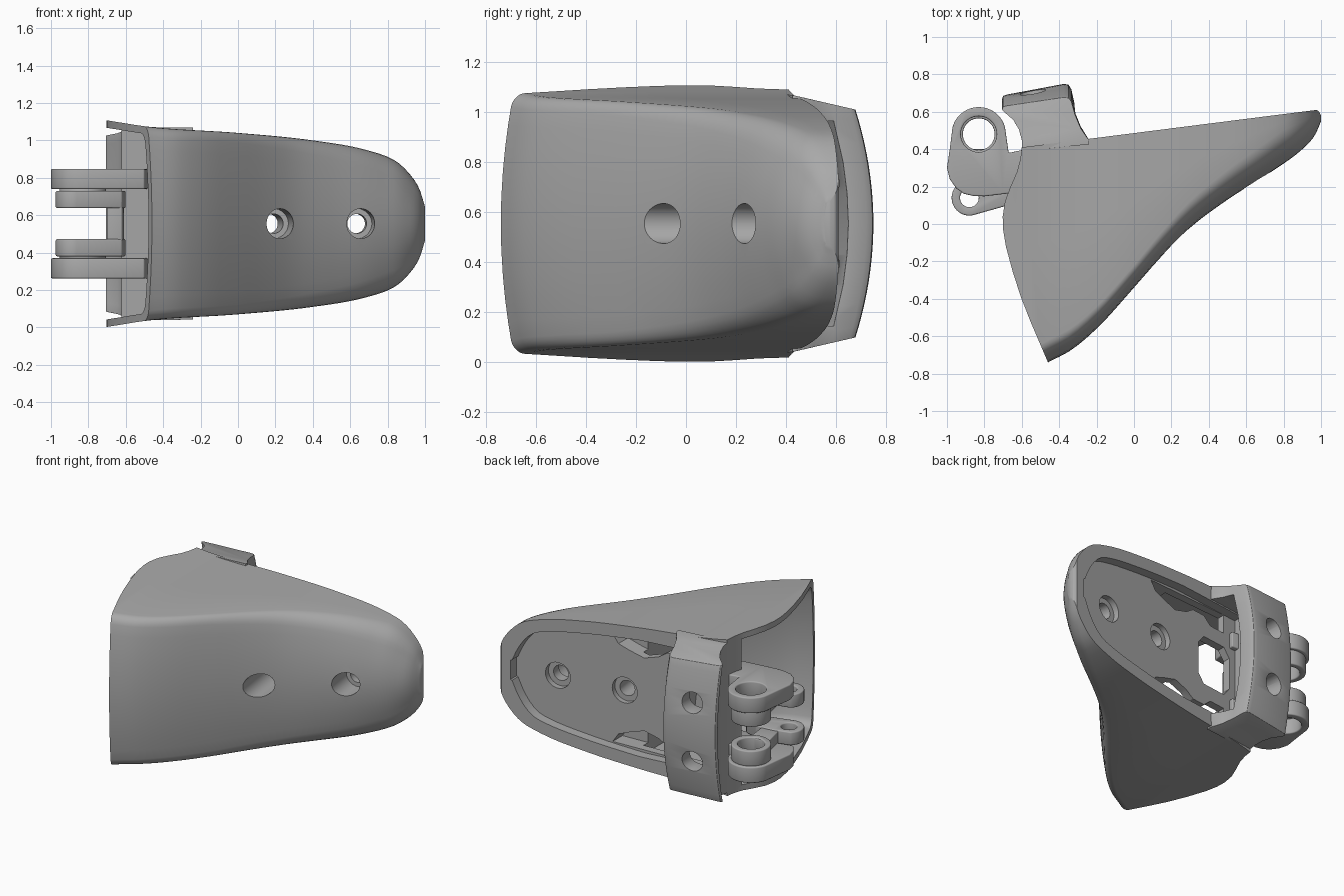
import bpy, bmesh, math
from mathutils import Vector, Matrix

if "Cube" in bpy.data.objects:
    bpy.data.objects.remove(bpy.data.objects["Cube"])

MID = 0.555                       # height of the symmetry plane
SLOPE = 0.127                     # slope of the back face
mat = bpy.data.materials.new("grey plastic")
mat.diffuse_color = (0.40, 0.40, 0.40, 1)
mat.use_nodes = True
mat.node_tree.nodes["Principled BSDF"].inputs["Base Color"].default_value = mat.diffuse_color


def interp(table, x):
    """Smooth curve through (x, value) pairs."""
    n = len(table)
    if x <= table[0][0]: return table[0][1]
    if x >= table[-1][0]: return table[-1][1]
    sl = [(table[i + 1][1] - table[i][1]) / (table[i + 1][0] - table[i][0]) for i in range(n - 1)]
    i = max(k for k in range(n - 1) if table[k][0] <= x)
    m0 = sl[0] if i == 0 else (sl[i - 1] + sl[i]) / 2
    m1 = sl[-1] if i == n - 2 else (sl[i] + sl[i + 1]) / 2
    d = table[i + 1][0] - table[i][0]
    t = (x - table[i][0]) / d
    return ((2*t**3 - 3*t*t + 1) * table[i][1] + (t**3 - 2*t*t + t) * d * m0
            + (3*t*t - 2*t**3) * table[i + 1][1] + (t**3 - t*t) * d * m1)


FRONT = [(-0.8, -0.93), (-0.46, -0.74), (-0.33, -0.67), (-0.18, -0.54), (0, -0.34), (0.15, -0.17),
         (0.3, -0.02), (0.5, 0.13), (0.75, 0.29), (0.9, 0.40), (0.97, 0.48), (1.0, 0.55)]
HALF = [(-0.8, 0.567), (-0.7, 0.552), (-0.47, 0.517), (0, 0.485), (0.4, 0.445), (0.7, 0.39),
        (0.85, 0.33), (0.93, 0.25), (0.97, 0.185), (1.0, 0.09)]


def back_y(x):
    return 0.486 + SLOPE * x - max(0, (x - 0.975) / 0.025) ** 2 * 0.035


def make(name, rings):
    """Closed solid lofted through rings of points."""
    bm = bmesh.new()
    vs = [[bm.verts.new(p) for p in r] for r in rings]
    n = len(vs[0])
    for a, b in zip(vs, vs[1:]):
        for i in range(n):
            bm.faces.new((a[i], a[(i + 1) % n], b[(i + 1) % n], b[i]))
    bm.faces.new(vs[0])
    bm.faces.new(vs[-1])
    bmesh.ops.recalc_face_normals(bm, faces=bm.faces)
    me = bpy.data.meshes.new(name)
    bm.to_mesh(me)
    bm.free()
    me.materials.append(mat)
    ob = bpy.data.objects.new(name, me)
    bpy.context.collection.objects.link(ob)
    return ob


def prism(name, pts, z0, z1):
    return make(name, [[(x, y, z) for x, y in pts] for z in (z0, z1)])


def circle(cx, cy, r, n=40, a0=0.0, a1=360.0):
    full = a1 - a0 >= 360
    k = n if full else n - 1
    return [(cx + r * math.cos(math.radians(a0 + (a1 - a0) * i / k)),
             cy + r * math.sin(math.radians(a0 + (a1 - a0) * i / k))) for i in range(n)]


def rod(name, start, axis, length, r):
    """Cylinder from a start point along an axis."""
    rot = Vector((0, 0, 1)).rotation_difference(Vector(axis)).to_matrix()
    s, d = Vector(start), Vector(axis).normalized()
    ring = [rot @ Vector((x, y, 0)) for x, y in circle(0, 0, r, 36)]
    return make(name, [[s + p for p in ring], [s + d * length + p for p in ring]])


def apply_mod(ob, mod):
    bpy.context.view_layer.objects.active = ob
    bpy.ops.object.modifier_apply(modifier=mod.name)


def boolean(ob, tool, op='DIFFERENCE'):
    m = ob.modifiers.new("cut", 'BOOLEAN')
    m.operation, m.object, m.solver = op, tool, 'EXACT'
    apply_mod(ob, m)
    bpy.data.objects.remove(tool)


def finish(ob, bevel=0.0, angle=35):
    if bevel:
        m = ob.modifiers.new("round", 'BEVEL')
        m.width, m.segments, m.limit_method, m.angle_limit = bevel, 3, 'ANGLE', math.radians(40)
        apply_mod(ob, m)
    bpy.ops.object.select_all(action='DESELECT')
    ob.select_set(True)
    bpy.context.view_layer.objects.active = ob
    bpy.ops.object.shade_smooth_by_angle(angle=math.radians(angle))


def section(x, inset=0.0, back=0.0):
    """Cross-section with bulged front, rounded front corners, flat back."""
    yb, yf, h = back_y(x) - back, interp(FRONT, x) + inset * 1.3, interp(HALF, x) - inset
    d = max(yb - yf, 0.01)
    bulge = min(0.06, 0.35 * d)
    r = min(0.07 + 0.08 * max(0, x), 0.5 * d, 0.5 * h)
    cy = yf + bulge * 0.8 + r
    half = [(yb, h), ((yb + cy) / 2, h)]
    half += [(cy - r * math.sin(math.radians(a)), h - r + r * math.cos(math.radians(a))) for a in range(0, 76, 15)]
    y0, z0 = half[-1]
    half += [(yf + (y0 - yf) * t * t, z0 * t) for t in (0.85, 0.65, 0.45, 0.22)]
    pts = half + [(yf, 0)] + [(y, -z) for y, z in reversed(half)]
    return [(x, y, MID + z) for y, z in pts]


# Main shell
xs = [-0.8 + 0.05 * i for i in range(33)] + [0.83, 0.86, 0.89, 0.92, 0.94, 0.96, 0.975, 0.987, 0.995, 1.0]
body = make("shell_body", [section(x) for x in xs])
# hollow interior, open on the left
boolean(body, make("cavity", [section(-0.79 + 0.05 * i, 0.04, 0.12) for i in range(18)]))
# curved left opening
left = [(-0.40, -0.93), (-0.46, -0.74), (-0.55, -0.53), (-0.605, -0.39), (-0.65, -0.25), (-0.685, -0.12), (-0.70, -0.03),
        (-0.702, 0.04), (-0.69, 0.12), (-0.66, 0.20), (-0.625, 0.28), (-0.607, 0.35), (-0.60, 0.41), (-0.6, 0.7)]
boolean(body, prism("left_cut", left + [(-1.3, 0.7), (-1.3, -1.2), (-0.4, -1.2)], -0.3, 1.4))


def recess(x0, x1, inset, depth):
    """Pocket in the back face following its outline."""
    st = [x0 + (x1 - x0) * (1 - (1 - i / 24) ** 2) for i in range(25)]
    rings = []
    for x in st:
        h = min(interp(HALF, x) - inset, 0.40)
        h *= min(1, max(0.35, math.sqrt(max(0, 1 - max(0, (x - x1 + 0.2) / 0.2) ** 2))))
        rings.append([(x, back_y(x) - depth, MID - h), (x, back_y(x) + 0.2, MID - h),
                      (x, back_y(x) + 0.2, MID + h), (x, back_y(x) - depth, MID + h)])
    return make("recess", rings)


boolean(body, recess(-0.52, 0.91, 0.085, 0.065))
# side pockets and the window near the left end
for s in (-1, 1):
    pocket = [(-0.42, 0.40), (0.24, 0.37), (0.20, 0.31), (0.12, 0.28), (0.02, 0.25), (-0.08, 0.28),
              (-0.14, 0.32), (-0.24, 0.32), (-0.30, 0.27), (-0.42, 0.27)]
    boolean(body, make("pocket", [[(x, back_y(x) - d, MID + s * z) for x, z in pocket] for d in (0.17, -0.1)]))
window = [(-0.47, 0.11), (-0.42, 0.17), (-0.24, 0.17), (-0.19, 0.11), (-0.19, -0.11), (-0.24, -0.17), (-0.42, -0.17), (-0.47, -0.11)]
boolean(body, make("window", [[(x, y, MID + z) for x, z in window] for y in (0.2, 0.6)]))
# screw holes with counterbores front and back
axis = Vector((-SLOPE, 1, 0)).normalized()
for x, y in ((0.225, -0.10), (0.655, 0.24)):
    p = Vector((x, y, MID))
    depth = (back_y(x) - y) / axis.y
    boolean(body, rod("bore", p - axis * 0.3, axis, 1.5, 0.052))
    boolean(body, rod("front_bore", p - axis * 0.3, axis, 0.3 + depth * 0.45, 0.08))
    boolean(body, rod("back_bore", p + axis * (depth - 0.11), axis, 0.3, 0.088))
finish(body, 0, 32)

# Bridge across the back
outline = [(-0.60, 0.39), (-0.60, 0.46), (-0.615, 0.53), (-0.645, 0.595), (-0.69, 0.645), (-0.706, 0.665), (-0.70, 0.685),
           (-0.68, 0.692), (-0.375, 0.749), (-0.35, 0.745), (-0.335, 0.72), (-0.315, 0.63), (-0.285, 0.54), (-0.24, 0.455), (-0.24, 0.43)]
rings = []
for i in range(21):
    t = -1 + i / 10
    rings.append([(x, y - 0.07 * t * t * max(0, (y - 0.41) / 0.33),
                   MID + t * (0.517 - 0.06 * max(0, (y - 0.41) / 0.33))) for x, y in outline])
bridge = make("rear_bridge", rings)
inner = [(-0.55, 0.30), (-0.55, 0.50), (-0.575, 0.57), (-0.58, 0.60), (-0.10, 0.69), (-0.10, 0.30)]
boolean(bridge, make("inner", [[(x, y - 0.06 * t * t, MID + 0.41 * t) for x, y in inner] for t in (-1, -0.6, -0.3, 0, 0.3, 0.6, 1)]))
for s in (-1, 1):
    boolean(bridge, rod("hole", (-0.52, 0.58, MID + s * 0.2), (-0.17, 1, 0), 0.4, 0.07))
finish(bridge, 0.012)

# Hinge arms, links and bushings, mirrored about the middle height
PX, PY = -0.83, 0.48
arm = circle(PX, PY, 0.145, 22, 15, 165) + [(-0.985, 0.40), (-1.0, 0.30), (-0.985, 0.24), (-0.95, 0.19), (-0.91, 0.162), (-0.86, 0.15),
      (-0.80, 0.148), (-0.70, 0.16), (-0.50, 0.185), (-0.47, 0.39), (-0.60, 0.395), (-0.67, 0.38)]
link = circle(-0.88, 0.14, 0.095, 20, 130, 280) + [(-0.62, 0.115), (-0.60, 0.21), (-0.74, 0.25), (-0.83, 0.24)]
for s, side in ((-1, "lower"), (1, "upper")):
    a = prism(side + "_hinge_arm", arm, MID + s * 0.185, MID + s * 0.293)
    boolean(a, prism("hole", circle(PX, PY, 0.096), -1, 2))
    finish(a, 0.008)
    b = prism(side + "_bushing", circle(PX, PY, 0.125), MID + s * 0.083, MID + s * 0.188)
    boolean(b, prism("hole", circle(PX, PY, 0.085), -1, 2))
    finish(b, 0.008)
    k = prism(side + "_link", link, MID + s * 0.083, MID + s * 0.175)
    boolean(k, prism("hole", circle(-0.88, 0.14, 0.05), -1, 2))
    finish(k, 0.008)
    # neck joining bushing and link
    neck = prism(side + "_link_neck", [(-0.90, 0.40), (-0.86, 0.22), (-0.74, 0.22), (-0.76, 0.40)], MID + s * 0.09, MID + s * 0.17)
    finish(neck, 0.006)
cross = prism("link_crossbar", [(-0.70, 0.115), (-0.62, 0.115), (-0.61, 0.22), (-0.70, 0.24)], MID - 0.172, MID + 0.172)
finish(cross, 0.006)
